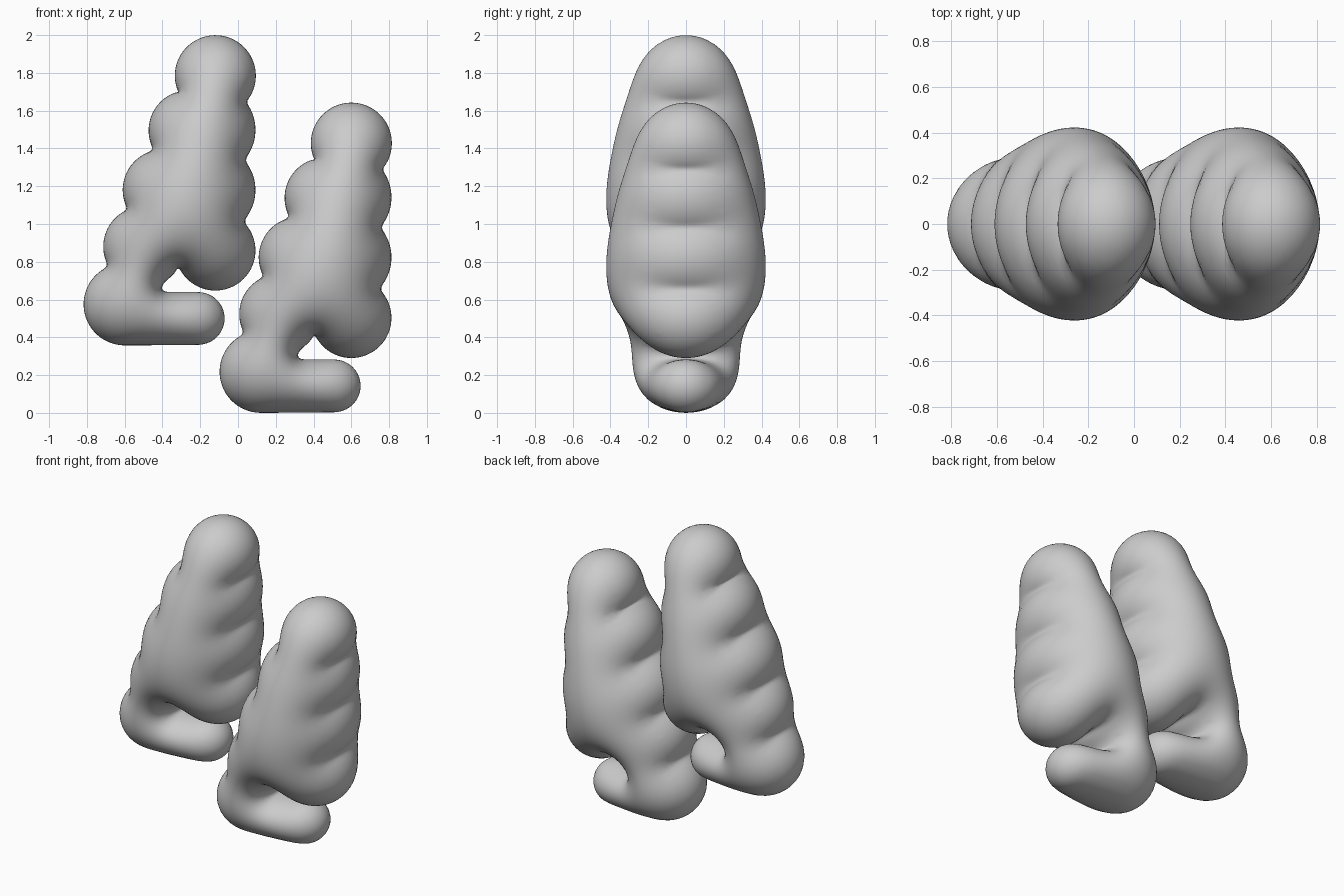
import bpy, math
from mathutils import Vector, geometry, kdtree

if "Cube" in bpy.data.objects:
    bpy.data.objects.remove(bpy.data.objects["Cube"])


def arc(cx, cz, r, start, end):
    """Counter-clockwise arc around a centre, from the direction of start to that of end."""
    a = math.atan2(start[1] - cz, start[0] - cx)
    b = math.atan2(end[1] - cz, end[0] - cx)
    if b <= a:
        b += 2 * math.pi
    n = max(6, int((b - a) * r / 0.008))
    return [Vector((cx + r * math.cos(a + (b - a) * i / n),
                    cz + r * math.sin(a + (b - a) * i / n))) for i in range(n + 1)]


def resample(pts, step):
    """Evenly spaced points round a closed outline."""
    out, carry = [], 0.0
    for p, q in zip(pts, pts[1:] + pts[:1]):
        length = (q - p).length
        while carry < length:
            out.append(p.lerp(q, carry / length))
            carry += step
        carry -= length
    if (out[-1] - out[0]).length < step * 0.5:
        out.pop()
    return out


# Outline of one wing: foot, notch, right lobes, top, left lobes, heel
R = [(0.04, 1.02), (0.04, 1.34), (0.047, 1.656)]
L = [(-0.304, 1.69), (-0.447, 1.39), (-0.585, 1.085), (-0.69, 0.778)]
tip = (-0.315, 0.778)
outline = arc(-0.21, 0.5, 0.14, (-0.21, 0), (-0.21, 1))
outline += [Vector(p) for p in ((-0.39, 0.64), (-0.41, 0.652), (-0.397, 0.685),
                                (-0.355, 0.72), (-0.33, 0.745))]
outline += arc(-0.12, 0.86, 0.213, tip, R[0])
outline += arc(-0.15, 1.18, 0.243, R[0], R[1])
outline += arc(-0.15, 1.498, 0.243, R[1], R[2])
outline += arc(-0.12, 1.785, 0.215, R[2], L[0])
outline += arc(-0.26, 1.495, 0.214, L[0], L[1])
outline += arc(-0.395, 1.18, 0.216, L[1], L[2])
outline += arc(-0.50, 0.88, 0.214, L[2], L[3])
outline += arc(-0.60, 0.575, 0.218, L[3], (-0.60, 0))
outline = resample(outline, 0.013)
for _ in range(3):
    outline = [(outline[i - 1] + 2 * p + outline[(i + 1) % len(outline)]) / 4
               for i, p in enumerate(outline)]
outline = resample(outline, 0.013)

# Points: outline, graded inner rings, then a regular grid
n = len(outline)
normals = []
for i in range(n):
    t = (outline[(i + 1) % n] - outline[i - 1]).normalized()
    normals.append(Vector((-t.y, t.x)))
kd = kdtree.KDTree(n)
for i, p in enumerate(outline):
    kd.insert((p.x, p.y, 0), i)
kd.balance()
points = list(outline)
for d in (0.0015, 0.006, 0.014, 0.026):
    for p, m in zip(outline, normals):
        q = p + m * d
        if kd.find((q.x, q.y, 0))[2] > d * 0.85:
            points.append(q)
step = 0.02
for i in range(50):
    for j in range(88):
        q = Vector((-0.85 + i * step + (j % 2) * step / 2, 0.33 + j * step))
        co, k, dist = kd.find((q.x, q.y, 0))
        if dist > 0.037 and (q - outline[k]).dot(normals[k]) > 0:
            points.append(q)
res = geometry.delaunay_2d_cdt(points, [(i, (i + 1) % n) for i in range(n)], [], 1, 1e-6)
verts, faces = res[0], [tuple(f) for f in res[2]]

# Inflate: solve a stretched-membrane height over the outline
N = len(verts)
rows = [dict() for _ in range(N)]
diag, load = [0.0] * N, [0.0] * N
for f in faces:
    a, b, c = (verts[k] for k in f)
    area2 = abs((b - a).x * (c - a).y - (b - a).y * (c - a).x)
    if area2 < 1e-12:
        continue
    for k in range(3):
        o, p, q = f[k], f[(k + 1) % 3], f[(k + 2) % 3]
        w = 0.5 * (verts[p] - verts[o]).dot(verts[q] - verts[o]) / area2
        rows[p][q] = rows[p].get(q, 0) - w
        rows[q][p] = rows[q].get(p, 0) - w
        diag[p] += w
        diag[q] += w
        load[o] += 4 * area2 / 6
free = [kd.find((v.x, v.y, 0))[2] > 1e-4 for v in verts]
ids = [i for i in range(N) if free[i] and diag[i] > 0]
links = [[(j, w) for j, w in rows[i].items() if free[j]] for i in range(N)]
u, r = [0.0] * N, [0.0] * N
for i in ids:
    r[i] = load[i]
z = [r[i] / diag[i] if diag[i] > 0 else 0.0 for i in range(N)]
p = z[:]
rz = rz0 = sum(r[i] * z[i] for i in ids)
Ap = [0.0] * N
for _ in range(400):
    for i in ids:
        s = diag[i] * p[i]
        for j, w in links[i]:
            s += w * p[j]
        Ap[i] = s
    alpha = rz / sum(p[i] * Ap[i] for i in ids)
    for i in ids:
        u[i] += alpha * p[i]
        r[i] -= alpha * Ap[i]
        z[i] = r[i] / diag[i]
    new = sum(r[i] * z[i] for i in ids)
    if new < rz0 * 1e-12:
        break
    beta, rz = new / rz, new
    for i in ids:
        p[i] = z[i] + beta * p[i]
height = [math.sqrt(max(h, 0)) for h in u]
fit = 0.422 / max(height)

# Front half of the wing, mirrored to the back
mesh = bpy.data.meshes.new("inflated_wing")
mesh.from_pydata([(v.x, -h * fit, v.y) for v, h in zip(verts, height)], [], faces)
mesh.polygons.foreach_set("use_smooth", [True] * len(mesh.polygons))
for name, loc in (("upper_wing", (0, 0, 0)), ("lower_wing", (0.72, 0, -0.357))):
    ob = bpy.data.objects.new(name, mesh)
    ob.location = loc
    bpy.context.collection.objects.link(ob)
    mod = ob.modifiers.new("mirror", 'MIRROR')
    mod.use_axis = (False, True, False)
    mod.merge_threshold = 0.0005
